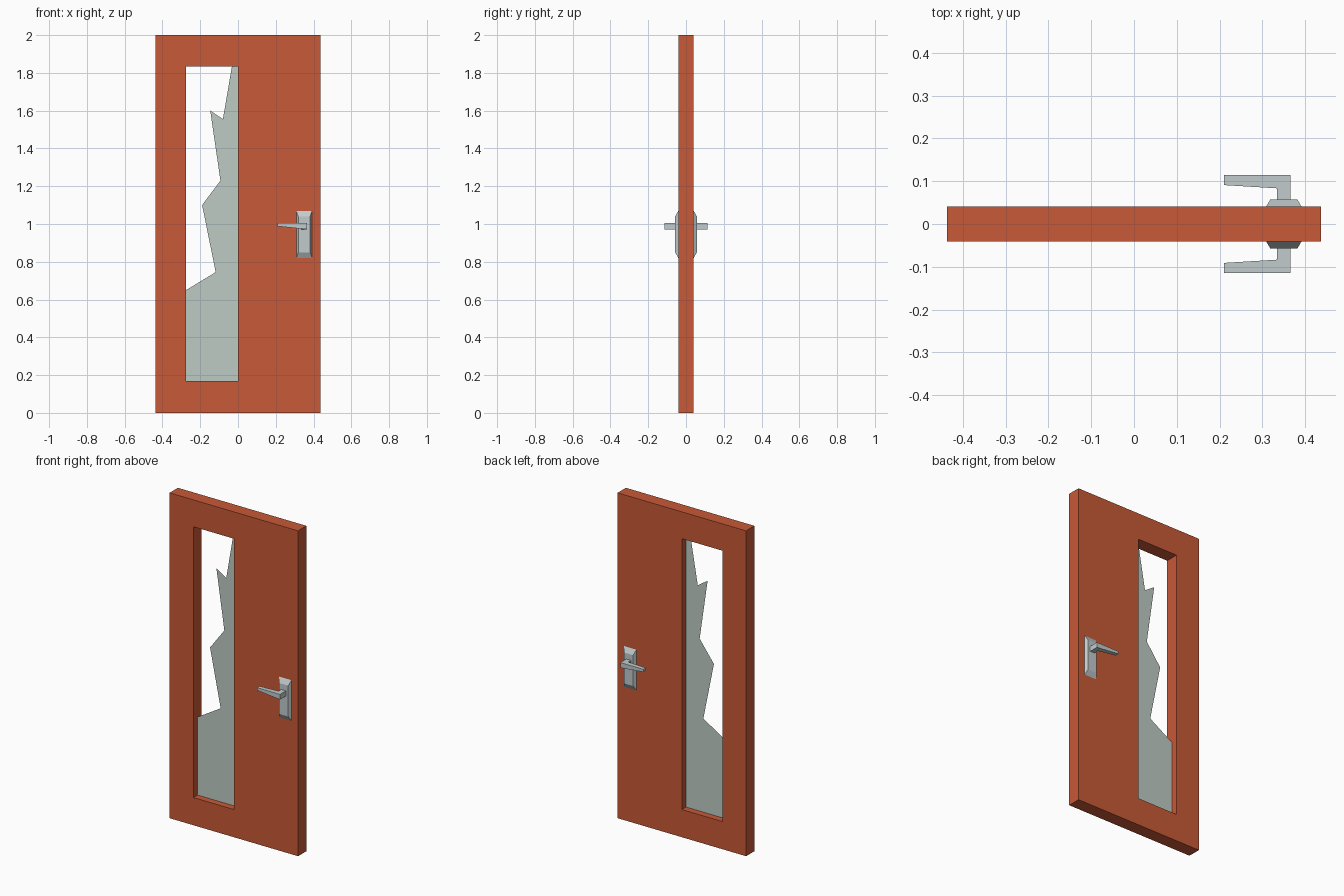
import bpy, bmesh

if "Cube" in bpy.data.objects:
    bpy.data.objects.remove(bpy.data.objects["Cube"])


def material(name, color):
    m = bpy.data.materials.new(name)
    m.diffuse_color = (*color, 1)
    m.use_nodes = True
    m.node_tree.nodes["Principled BSDF"].inputs["Base Color"].default_value = m.diffuse_color
    return m


def finish(bm, name, mat, mirror=False):
    bmesh.ops.recalc_face_normals(bm, faces=bm.faces)
    mesh = bpy.data.meshes.new(name)
    bm.to_mesh(mesh)
    bm.free()
    ob = bpy.data.objects.new(name, mesh)
    bpy.context.collection.objects.link(ob)
    mesh.materials.append(mat)
    if mirror:
        mod = ob.modifiers.new("both_sides", 'MIRROR')
        mod.use_axis = (False, True, False)
    return ob


def rect(bm, x0, x1, z0, z1, y):
    return [bm.verts.new((x, y, z)) for x, z in
            ((x0, z0), (x1, z0), (x1, z1), (x0, z1))]


def bridge(bm, a, b):
    n = len(a)
    for i in range(n):
        j = (i + 1) % n
        bm.faces.new((a[i], a[j], b[j], b[i]))


paint = material("door_paint", (0.58, 0.10, 0.038))
glass = material("glass", (0.51, 0.60, 0.55))
metal = material("metal", (0.54, 0.60, 0.61))

WINDOW = (-0.275, 0.0, 0.17, 1.835)

# Door slab with a rectangular window opening
bm = bmesh.new()
rings = []
for y in (-0.0405, 0.0405):
    outer = rect(bm, -0.437, 0.437, 0, 2, y)
    inner = rect(bm, *WINDOW, y)
    bridge(bm, outer, inner)
    rings.append((outer, inner))
for front, back in zip(*rings):
    bridge(bm, front, back)
finish(bm, "door_panel", paint)

# Broken pane in the middle of the opening
bm = bmesh.new()
outline = [(-0.275, 0.17), (0, 0.17), (0, 1.835), (-0.032, 1.835),
           (-0.08, 1.555), (-0.147, 1.60), (-0.093, 1.23), (-0.19, 1.10),
           (-0.118, 0.745), (-0.275, 0.65)]
bm.faces.new([bm.verts.new((x, 0, z)) for x, z in outline])
finish(bm, "broken_glass", glass)

# Bevelled handle plates, front and back
bm = bmesh.new()
base = rect(bm, 0.309, 0.392, 0.82, 1.07, -0.0405)
face = rect(bm, 0.319, 0.382, 0.85, 1.04, -0.0575)
bridge(bm, base, face)
bm.faces.new(face)
finish(bm, "handle_plate", metal, mirror=True)

# L-shaped tapering levers: (x, y, bottom z)
bm = bmesh.new()
profile = [(0.366, -0.0575, 0.972), (0.366, -0.115, 0.972),
           (0.334, -0.115, 0.975), (0.21, -0.115, 0.988),
           (0.21, -0.091, 0.988), (0.334, -0.0835, 0.975),
           (0.334, -0.0575, 0.972)]
low = [bm.verts.new((x, y, z)) for x, y, z in profile]
top = [bm.verts.new((x, y, 1.004)) for x, y, _ in profile]
bridge(bm, low, top)
bm.faces.new(top)
bm.faces.new(low)
finish(bm, "lever_handle", metal, mirror=True)
